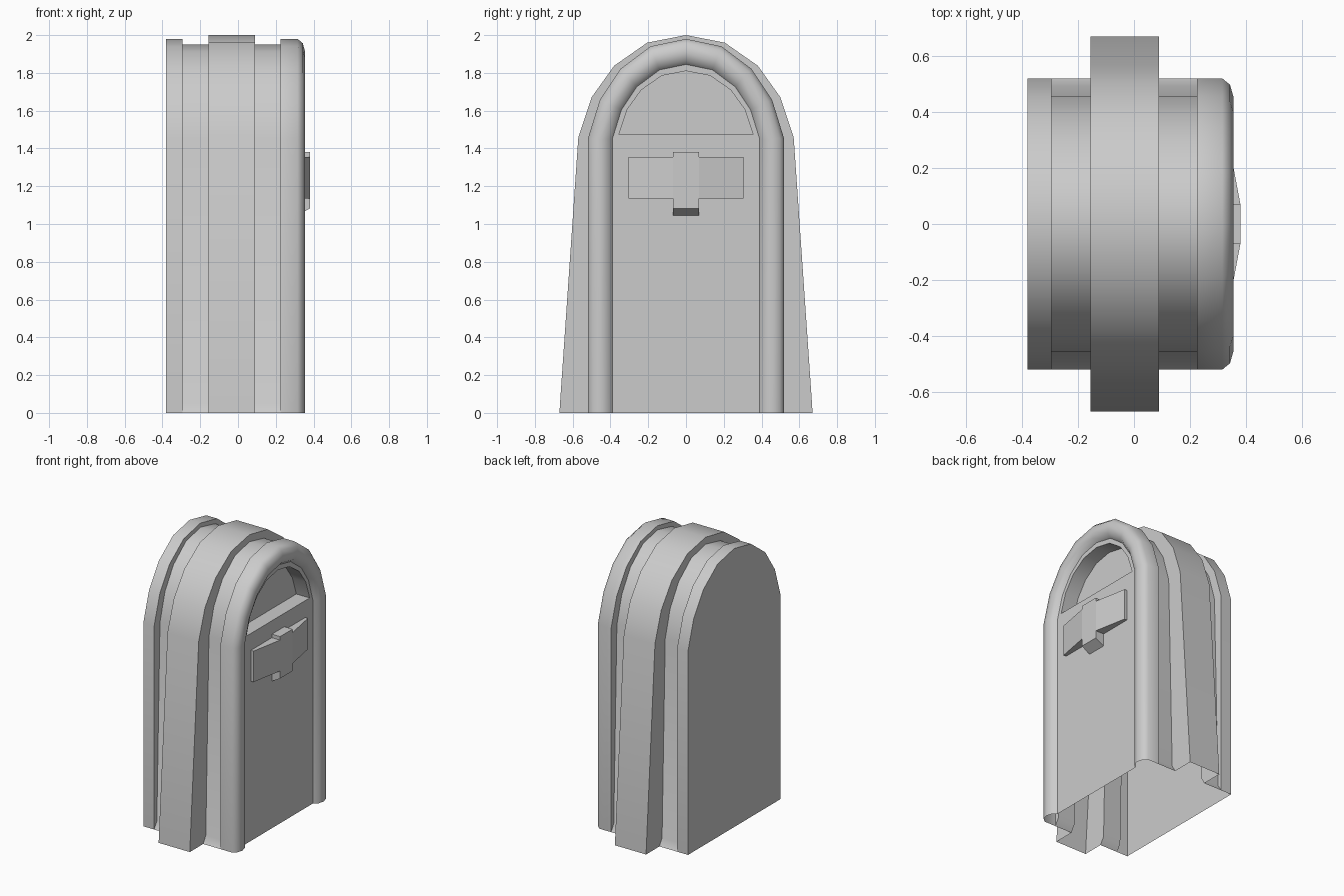
import bpy, bmesh, math

if "Cube" in bpy.data.objects:
    bpy.data.objects.remove(bpy.data.objects["Cube"])

ARCH = [(1, 0), (.877, .39), (.667, .70), (.36, .926)]  # quarter of the arch


def arch(x, w, spring, top):
    """Arch points from the -y side over the apex to the +y side."""
    left = [(x, -w * f, spring + (top - spring) * g) for f, g in ARCH]
    return left + [(x, 0, top)] + [(p[0], -p[1], p[2]) for p in reversed(left)]


def section(x, foot, low, w, spring, top):
    """Full cross-section: foot, small flare, straight wall, arch."""
    return ([(x, -foot, 0), (x, -low, .05)] + arch(x, w, spring, top)
            + [(x, low, .05), (x, foot, 0)])


def finish(bm, name):
    bmesh.ops.remove_doubles(bm, verts=bm.verts, dist=1e-4)
    bmesh.ops.recalc_face_normals(bm, faces=bm.faces)
    mesh = bpy.data.meshes.new(name)
    bm.to_mesh(mesh)
    bm.free()
    ob = bpy.data.objects.new(name, mesh)
    bpy.context.collection.objects.link(ob)
    return ob


def bridge(bm, a, b):
    for i in range(len(a) - 1):
        bm.faces.new((a[i], a[i + 1], b[i + 1], b[i]))


def rim(x, w=.52, top=1.98):
    return section(x, w, w, w, 1.45, top)


def groove(x):
    return section(x, .52, .49, .455, 1.45, 1.95)


def band(x):
    return section(x, .67, .667, .57, 1.46, 2.0)


# Shell: back rim, groove, wide band, groove, rounded front rim (open below)
bm = bmesh.new()
sections = [rim(-.38), rim(-.295), groove(-.295), groove(-.155),
            band(-.155), band(.09), groove(.09), groove(.225),
            rim(.225), rim(.315), rim(.343, .497, 1.957), rim(.355, .455, 1.912),
            rim(.343, .413, 1.868), rim(.315, .39, 1.845)]
loops = [[bm.verts.new(p) for p in s] for s in sections]
for a, b in zip(loops, loops[1:]):
    bridge(bm, a, b)
bm.faces.new(loops[0])

# Door panel with the recessed arched opening
inner = loops[-1]
edge = [bm.verts.new(p) for p in arch(.315, .355, 1.475, 1.81)]
deep = [bm.verts.new(p) for p in arch(.21, .355, 1.475, 1.81)]
bridge(bm, inner[2:-2], edge)
bm.faces.new(inner[:3] + [edge[0], edge[-1]] + inner[-3:])
bridge(bm, edge + edge[:1], deep + deep[:1])
bm.faces.new(deep)
body = finish(bm, "mailbox_body")
bpy.context.view_layer.objects.active = body
body.select_set(True)
bpy.ops.object.shade_smooth_by_angle(angle=math.radians(42))

# Bowed label plate with a centre tab, undercut at its lower end
bm = bmesh.new()


def prism(y0, y1, x0, x1, z0, z1, undercut=0):
    back = [bm.verts.new((.314, y, z)) for y, z in
            ((y0, z0), (y1, z0), (y1, z1), (y0, z1))]
    front = [bm.verts.new(p) for p in
             ((x0, y0, z0 + undercut), (x1, y1, z0 + undercut), (x1, y1, z1), (x0, y0, z1))]
    bridge(bm, back + back[:1], front + front[:1])
    bm.faces.new(front)


prism(-.305, -.07, .336, .38, 1.135, 1.355)
prism(.07, .305, .38, .336, 1.135, 1.355)
prism(-.07, .07, .38, .38, 1.045, 1.38, .037)
finish(bm, "front_plate")
